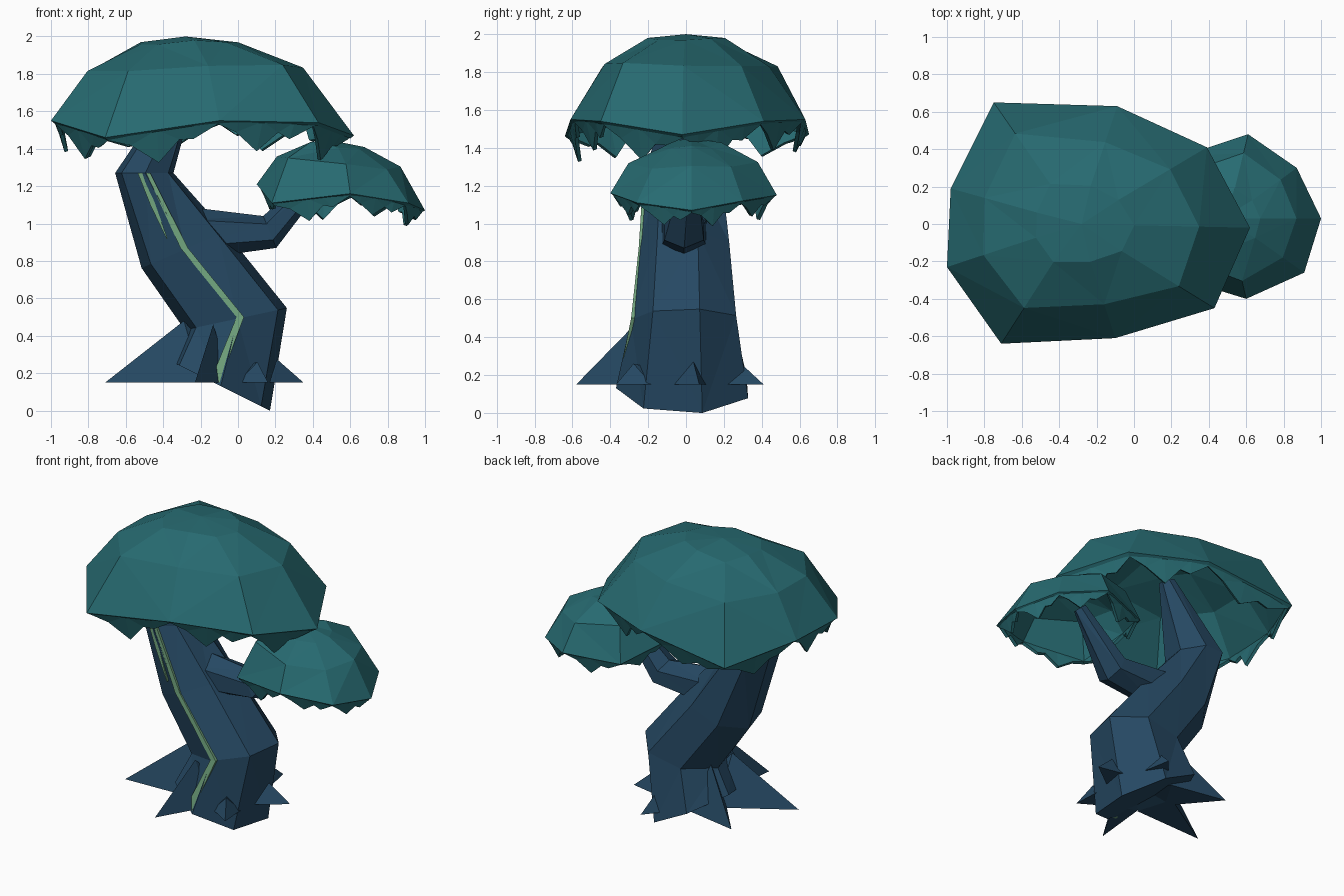
import bpy, bmesh, math, random
from mathutils import Vector as V

if "Cube" in bpy.data.objects:
    bpy.data.objects.remove(bpy.data.objects["Cube"])

random.seed(4)


def material(name, rgb):
    m = bpy.data.materials.new(name)
    m.diffuse_color = (*rgb, 1)
    m.use_nodes = True
    m.node_tree.nodes["Principled BSDF"].inputs["Base Color"].default_value = m.diffuse_color
    return m


LEAF = material("teal_leaf", (0.02, 0.145, 0.165))
BARK = material("blue_bark", (0.019, 0.066, 0.125))
MOSS = material("green_stripe", (0.16, 0.36, 0.2))


def build(name, verts, faces, mat, closed=True, thickness=0):
    me = bpy.data.meshes.new(name)
    me.from_pydata([tuple(v) for v in verts], [], faces)
    bm = bmesh.new()
    bm.from_mesh(me)
    if closed:
        bmesh.ops.recalc_face_normals(bm, faces=bm.faces)
    bmesh.ops.triangulate(bm, faces=[f for f in bm.faces if len(f.verts) == 4])
    bm.to_mesh(me)
    bm.free()
    me.materials.append(mat)
    ob = bpy.data.objects.new(name, me)
    bpy.context.collection.objects.link(ob)
    if thickness:
        s = ob.modifiers.new("thickness", 'SOLIDIFY')
        s.thickness = thickness
    return ob


def bridge(n, levels, wrap=True):
    """Quads between successive rings of n points."""
    return [(k * n + i, k * n + (i + 1) % n, (k + 1) * n + (i + 1) % n, (k + 1) * n + i)
            for k in range(levels - 1) for i in range(n if wrap else n - 1)]


def tube(name, rings, sides, phase, mat):
    """Each ring: centre, vector u in the xz plane, half width in y."""
    verts = []
    for c, u, ry in rings:
        for i in range(sides):
            a = math.radians(phase) + i * math.tau / sides
            verts.append(V(c) + V((u[0], 0, u[1])) * math.cos(a) + V((0, ry, 0)) * math.sin(a))
    faces = bridge(sides, len(rings))
    last = (len(rings) - 1) * sides
    faces += [tuple(reversed(range(sides))), tuple(range(last, last + sides))]
    return build(name, verts, faces, mat)


# Bent trunk and side branch
tube("trunk", [
    ((-0.10, -0.005, 0.135), (0.28, -0.14), 0.365),
    ((-0.01, 0.0, 0.49), (0.28, 0.06), 0.29),
    ((-0.29, 0.0, 0.86), (0.23, 0.10), 0.25),
    ((-0.50, -0.01, 1.27), (0.16, 0.0), 0.215),
    ((-0.27, 0.0, 1.75), (0.05, -0.02), 0.05),
], 7, -37, BARK)
tube("branch", [
    ((-0.25, -0.01, 0.95), (0.03, -0.14), 0.14),
    ((0.17, -0.01, 0.955), (0.035, -0.085), 0.12),
    ((0.46, 0.02, 1.28), (0.035, -0.03), 0.04),
], 6, 0, BARK)


# Moss stripes running up the front edge of the trunk
def stripe(name, pts):
    """Points are x, y, z, half width."""
    verts = []
    for dx, dy in ((-1, 0.0), (1, 0.0), (1, 0.03), (-1, 0.03)):
        verts += [(x + dx * w, y + dy, z) for x, y, z, w in pts]
    n = len(pts)
    faces = bridge(n, 4, wrap=False)
    faces += [(3 * n + i, 3 * n + i + 1, i + 1, i) for i in range(n - 1)]
    faces += [(0, n, 2 * n, 3 * n), (n - 1, 2 * n - 1, 3 * n - 1, 4 * n - 1)]
    build(name, verts, faces, MOSS)


stripe("long_stripe", [(-0.125, -0.36, 0.15, 0.026), (0.012, -0.29, 0.5, 0.02),
                       (-0.288, -0.25, 0.87, 0.02), (-0.48, -0.224, 1.27, 0.011)])
stripe("short_stripe", [(-0.38, -0.235, 0.92, 0.003), (-0.455, -0.222, 1.1, 0.014),
                        (-0.518, -0.215, 1.27, 0.018)])


# Spiky roots, all levelled at the ground height around the trunk
def root(name, tip, top, height, w):
    c = V((-0.05, -0.02, 0.15))
    t = V((*tip, 0.15))
    d = (t - c).normalized()
    side = V((-d.y, d.x, 0)) * w
    verts = [t, c + d * (top - 0.06) + side, c + d * (top - 0.06) - side,
             c + d * top + V((0, 0, height - 0.15)), c + V((0, 0, 0.05))]
    build(name, verts, [(0, 1, 3), (0, 3, 2), (0, 2, 4, 1), (1, 4, 3), (4, 2, 3)], BARK)


for i, r in enumerate([
    ((-0.71, -0.22), 0.25, 0.48, 0.13), ((-0.23, -0.58), 0.27, 0.46, 0.08),
    ((-0.53, 0.26), 0.25, 0.47, 0.13), ((0.35, 0.07), 0.27, 0.27, 0.09),
    ((0.06, 0.41), 0.31, 0.27, 0.09), ((0.16, -0.37), 0.30, 0.26, 0.09),
]):
    root(f"root_{i + 1}", *r)


# Leaf domes: angular shell over a fringe of broad hanging points
def canopy(name, centre, rim, rings, apex, tilt, depth):
    c = V((*centre, 0))
    n = len(rim)
    rim = [V(p) for p in rim]
    verts = list(rim)
    for scale, z in rings:
        for p in rim:
            q = c + (p - c) * (scale * random.uniform(0.96, 1.04))
            q.z = z + tilt * (q.x - c.x) + random.uniform(-0.012, 0.012)
            verts.append(q)
    faces = bridge(n, len(rings) + 1)
    last = n * len(rings)
    verts.append(V(apex))
    faces += [(last + i, last + (i + 1) % n, len(verts) - 1) for i in range(n)]
    build(name, verts, faces, LEAF, False, 0.025)

    # one large and one small point along each side of the rim
    upper, lower = [], []
    for i, p in enumerate(rim):
        q = rim[(i + 1) % n]
        for t, drop in ((0, 0.02), (0.2, 0.07), (0.45, 0.17), (0.65, 0.07), (0.78, 0.09)):
            e = p.lerp(q, t)
            flat = V((e.x - c.x, e.y - c.y, 0))
            upper.append(e - flat * 0.015)
            lower.append(e - flat * (0.03 + 0.35 * drop)
                         - V((0, 0, drop * depth * random.uniform(0.8, 1.1))))
    build(name + "_fringe", lower + upper, bridge(len(upper), 2), LEAF, False, 0.02)


canopy("large_canopy", (-0.3, 0.0), [
    (0.62, -0.02, 1.47), (0.39, 0.41, 1.54), (-0.09, 0.63, 1.55), (-0.75, 0.65, 1.47),
    (-0.98, 0.19, 1.55), (-1.0, -0.23, 1.55), (-0.71, -0.64, 1.46), (-0.10, -0.61, 1.55),
    (0.43, -0.45, 1.54)], [(0.72, 1.83), (0.32, 1.97)], (-0.28, 0.0, 2.0), 0.02, 1.0)
canopy("small_canopy", (0.5, 0.03), [
    (1.0, 0.03, 1.07), (0.87, 0.30, 1.12), (0.61, 0.48, 1.15), (0.25, 0.36, 1.12),
    (0.10, 0.05, 1.21), (0.18, -0.27, 1.11), (0.60, -0.40, 1.16), (0.91, -0.26, 1.11)],
    [(0.75, 1.33), (0.36, 1.42)], (0.47, 0.03, 1.45), -0.1, 0.65)
